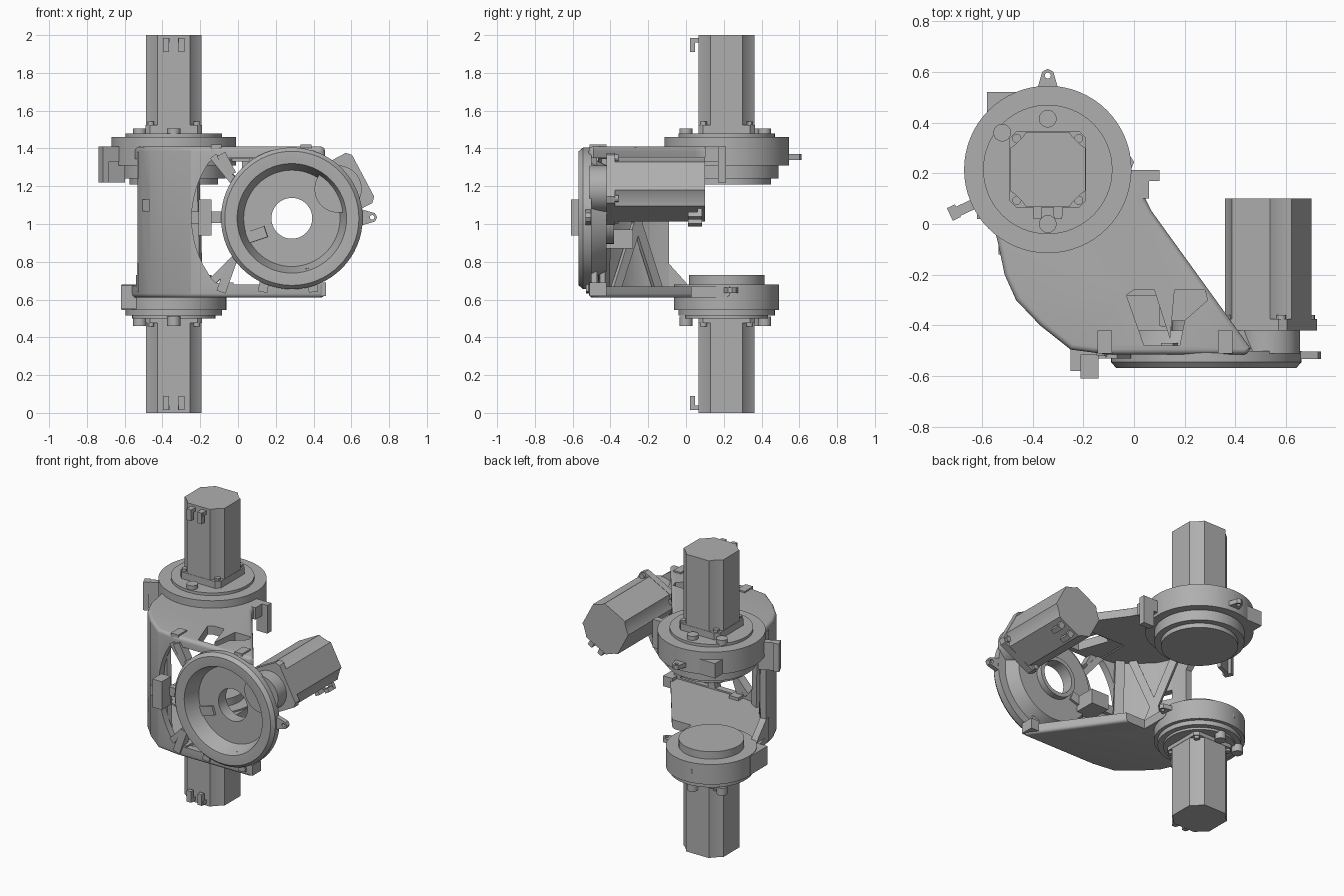
import bpy, bmesh, math
from mathutils import Matrix, Vector

if "Cube" in bpy.data.objects:
    bpy.data.objects.remove(bpy.data.objects["Cube"])

grey = bpy.data.materials.new("cast_grey")
grey.use_nodes = True
grey.diffuse_color = (0.43, 0.43, 0.43, 1)
grey.node_tree.nodes["Principled BSDF"].inputs["Base Color"].default_value = grey.diffuse_color

ID = Matrix.Identity(4)
TILT = math.radians(28)
AX, AY = -0.34, 0.215      # vertical joint axis
RX, RZ = 0.285, 1.03       # front ring axis


def finish(bm, name, mat=ID):
    bm.transform(mat)
    bmesh.ops.recalc_face_normals(bm, faces=bm.faces)
    me = bpy.data.meshes.new(name)
    bm.to_mesh(me)
    bm.free()
    me.materials.append(grey)
    ob = bpy.data.objects.new(name, me)
    bpy.context.collection.objects.link(ob)
    return ob


def prism(name, pts, z0, z1, mat=ID):
    bm = bmesh.new()
    face = bm.faces.new([bm.verts.new((x, y, z0)) for x, y in pts])
    ext = bmesh.ops.extrude_face_region(bm, geom=[face])["geom"]
    for v in ext:
        if isinstance(v, bmesh.types.BMVert):
            v.co.z = z1
    return finish(bm, name, mat)


def box(name, lo, hi, mat=ID):
    return prism(name, [(lo[0], lo[1]), (hi[0], lo[1]), (hi[0], hi[1]), (lo[0], hi[1])], lo[2], hi[2], mat)


def lathe(name, profile, mat=ID, closed=False, n=64):
    """Spin (radius, height) points around local z."""
    bm = bmesh.new()
    vs = [bm.verts.new((r, 0, z)) for r, z in profile]
    pairs = list(zip(vs, vs[1:])) + ([(vs[-1], vs[0])] if closed else [])
    geom = vs + [bm.edges.new(p) for p in pairs]
    bmesh.ops.spin(bm, geom=geom, axis=(0, 0, 1), cent=(0, 0, 0), angle=math.tau, steps=n, use_duplicate=False)
    bmesh.ops.remove_doubles(bm, verts=bm.verts, dist=1e-4)
    return finish(bm, name, mat)


def beam(name, a, b, w, d):
    """Square bar from a to b."""
    a, b = Vector(a), Vector(b)
    m = Matrix.Translation(a) @ (b - a).to_track_quat('Z', 'Y').to_matrix().to_4x4()
    return box(name, (-w / 2, -d / 2, 0), (w / 2, d / 2, (b - a).length), m)


def cut(ob, cutters, bevel=0):
    if bevel:
        m = ob.modifiers.new("rounding", "BEVEL")
        m.width, m.segments, m.angle_limit = bevel, 4, math.radians(60)
    for c in cutters:
        c.hide_render = True
        m = ob.modifiers.new("cut", "BOOLEAN")
        m.object, m.operation, m.solver = c, "DIFFERENCE", "EXACT"
    dg = bpy.context.evaluated_depsgraph_get()
    me = bpy.data.meshes.new_from_object(ob.evaluated_get(dg))
    ob.modifiers.clear()
    ob.data = me
    for c in cutters:
        bpy.data.objects.remove(c)


def lug(name, mat):
    """Tapered ear with a drilled eye, pointing along local +x."""
    ob = prism(name, [(-0.03, -0.045), (0.05, -0.022), (0.062, 0), (0.05, 0.022), (-0.03, 0.045)], -0.015, 0.015, mat)
    cut(ob, [lathe("drill", [(0, -0.05), (0.012, -0.05), (0.012, 0.05), (0, 0.05)],
                   mat @ Matrix.Translation((0.035, 0, 0)), n=16)])


def motor(name, mat):
    """Scalloped square motor on a mounting plate, local z from 0 to 0.5."""
    corner = [(0.148, 0.085), (0.13, 0.097), (0.097, 0.13), (0.085, 0.148)]
    pts = []
    for k in range(4):
        c, s = round(math.cos(k * math.pi / 2)), round(math.sin(k * math.pi / 2))
        pts += [(x * c - y * s, x * s + y * c) for x, y in corner]
    prism(name + "_body", pts, 0.02, 0.5, mat)
    e, f = 0.15, 0.125
    prism(name + "_plate", [(e, f), (f, e), (-f, e), (-e, f), (-e, -f), (-f, -e), (f, -e), (e, -f)], -0.02, 0.025, mat)
    for sx in (-1, 1):
        for sy in (-1, 1):
            lathe(name + "_bolt", [(0, 0.02), (0.018, 0.02), (0.018, 0.042), (0, 0.042)],
                  mat @ Matrix.Translation((sx * 0.122, sy * 0.122, 0)), n=12)
        box(name + "_connector", (sx * 0.04 - 0.018, -0.185, 0.46), (sx * 0.04 + 0.018, -0.14, 0.485), mat)
        box(name + "_plug", (sx * 0.04 - 0.016, -0.195, 0.41), (sx * 0.04 + 0.016, -0.168, 0.485), mat)


# Housing: rounded shell, open at the back and right
outline = [(-0.34, 0.3), (-0.58, 0.1), (-0.535, -0.08), (-0.51, -0.2), (-0.465, -0.3), (-0.37, -0.4),
           (-0.25, -0.495), (-0.1, -0.515), (0.45, -0.515), (0.46, -0.49), (0.07, 0.05), (0.045, 0.1),
           (0.045, 0.18), (-0.1, 0.25)]
housing = prism("housing", outline, 0.61, 1.41)
inner = [(-0.9, 0.6), (-0.9, -0.09), (-0.49, -0.09), (-0.465, -0.19), (-0.42, -0.28), (-0.34, -0.36),
         (-0.23, -0.45), (-0.1, -0.47), (0.9, -0.47), (0.9, 0.6)]
cavity = prism("cavity", inner, 0.67, 1.345)
FRONT = Matrix.Translation((RX, 0, RZ)) @ Matrix.Rotation(math.pi / 2, 4, 'X')
arc = [(0.53 * math.cos(t * math.tau / 64), max(-0.35, min(0.32, 0.53 * math.sin(t * math.tau / 64))))
       for t in range(64)]
opening = prism("opening", arc, 0.25, 0.7, FRONT)
windows = [prism("window", p, 1.2, 1.5) for p in (
    [(-0.03, -0.28), (0.0, -0.26), (0.08, -0.26), (0.15, -0.48), (0.04, -0.48)],
    [(0.16, -0.26), (0.28, -0.26), (0.29, -0.3), (0.2, -0.38), (0.18, -0.48), (0.14, -0.48)])]
notch = box("notch", (-0.06, 0.03, 0.5), (0.3, 0.4, 0.72))
slot = box("slot", (-0.2, -0.045, -0.03), (0.2, 0.045, 0.03),
           Matrix.Translation((-0.46, -0.24, 1.1)) @ Matrix.Rotation(math.radians(25), 4, 'Z'))
cut(housing, [cavity, opening, notch, slot] + windows, bevel=0.035)

# Ribs inside the shell and the foot gusset
beam("rib", (-0.46, -0.15, 0.66), (-0.3, -0.37, 1.35), 0.025, 0.05)
beam("rib", (-0.3, -0.37, 0.66), (-0.46, -0.15, 1.35), 0.025, 0.05)
beam("rib", (-0.22, -0.43, 0.66), (-0.24, -0.42, 1.35), 0.03, 0.06)
SIDE = Matrix(((0, 0, 1, 0), (1, 0, 0, 0), (0, 1, 0, 0), (0, 0, 0, 1)))
prism("foot_gusset", [(-0.12, 0.64), (0.02, 0.64), (0.0, 0.69), (-0.09, 0.79), (-0.12, 0.79)], -0.535, -0.49, SIDE)
prism("head_gusset", [(-0.12, 1.38), (0.02, 1.38), (0.0, 1.33), (-0.09, 1.24), (-0.12, 1.24)], -0.535, -0.49, SIDE)

# Upper and lower rotary joints
AXIS = Matrix.Translation((AX, AY, 0))
lathe("upper_joint", [(0, 1.21), (0.235, 1.21), (0.235, 1.24), (0.275, 1.24), (0.275, 1.31), (0.33, 1.31),
                      (0.33, 1.46), (0.255, 1.46), (0.255, 1.478), (0, 1.478)], AXIS)
lathe("lower_joint", [(0, 0.5), (0.22, 0.5), (0.22, 0.515), (0.255, 0.515), (0.255, 0.545), (0.278, 0.545),
                      (0.278, 0.68), (0.2, 0.68), (0.2, 0.73), (0, 0.73)], AXIS)
for z0, z1 in ((1.47, 1.505), (0.46, 0.51)):
    for dx, dy in ((-0.18, 0.145), (0, 0.2), (0, -0.215)):
        lathe("joint_screw", [(0, z0), (0.035, z0), (0.035, z1), (0, z1)],
              Matrix.Translation((AX + dx, AY + dy, 0)), n=16)
motor("upper_motor", Matrix.Translation((AX, AY, 1.5)))
motor("lower_motor", Matrix.Translation((AX, AY, 0.5)) @ Matrix.Scale(-1, 4, (0, 0, 1)))


def radial(angle, r, z):
    return AXIS @ Matrix.Rotation(math.radians(angle), 4, 'Z') @ Matrix.Translation((r, 0, z))


lug("upper_joint_lug", radial(90, 0.335, 1.355))
lug("lower_joint_lug", radial(5, 0.28, 0.65))
lug("lower_joint_lug", radial(100, 0.22, 0.62))

# Stop plates beside the joints
box("left_stop_arm", (-0.08, -0.02, 1.33), (0.07, 0.02, 1.41), radial(205, 0.35, 0))
box("left_stop", (0.04, -0.03, 1.22), (0.075, 0.025, 1.41), radial(205, 0.35, 0))
box("left_stop_web", (-0.06, -0.012, 1.22), (0.06, 0.012, 1.36), radial(205, 0.35, 0))
box("right_stop", (0.02, 0.17, 1.22), (0.1, 0.212, 1.41))
box("right_stop_arm", (-0.05, 0.1, 1.33), (0.06, 0.212, 1.41))
box("rear_block", (-0.58, 0.4, 1.31), (-0.45, 0.52, 1.41))
box("lower_stop", (-0.62, 0.02, 0.55), (-0.5, 0.2, 0.675))

# Front ring: dished flange with a through bore
lathe("front_ring", [(0.375, 0.5), (0.375, 0.545), (0.355, 0.568), (0.325, 0.568), (0.29, 0.565), (0.272, 0.51),
                     (0.255, 0.46), (0.108, 0.46), (0.108, 0.38), (0.135, 0.38), (0.135, 0.42), (0.28, 0.42),
                     (0.32, 0.5)], FRONT, closed=True)
lug("ring_lug", Matrix.Translation((0.675, -0.517, 1.035)) @ Matrix.Rotation(math.pi / 2, 4, 'X'))

# Spokes joining ring and shell
for sz, plate in ((1, 1.37), (-1, 0.64)):
    for x in (-0.09, 0.13, 0.4):
        foot = 0.31 if x < 0 else 0.35
        beam("spoke", (x, -0.5, plate), (RX + (x - RX) * 0.85, -0.5, RZ + sz * foot * 0.75), 0.06, 0.05)
beam("ring_strut", (-0.13, -0.49, 1.36), (0.0, -0.5, 1.2), 0.06, 0.04)
beam("ring_strut", (-0.13, -0.49, 0.7), (0.0, -0.5, 0.83), 0.06, 0.04)
box("side_bar", (-0.25, -0.53, 1.005), (-0.07, -0.49, 1.065))
box("sensor_block", (-0.21, -0.61, 0.94), (-0.14, -0.515, 1.13))
box("sensor_foot", (-0.25, -0.58, 1.0), (-0.2, -0.515, 1.065))

# Square lugs on the plates
for x in (-0.115, 0.36):
    box("top_pad", (x - 0.028, -0.51, 1.37), (x + 0.028, -0.42, 1.42))
for x in (-0.06, 0.43):
    box("bottom_pad", (x - 0.035, -0.51, 0.62), (x + 0.035, -0.42, 0.69))

# Side drive: adapter, motor and gear block
ROT = Matrix(((math.cos(TILT), -math.sin(TILT), 0, 0.53), (0, 0, 1, -0.36),
              (math.sin(TILT), math.cos(TILT), 0, 1.185), (0, 0, 0, 1)))
lathe("drive_adapter", [(0, -0.15), (0.125, -0.15), (0.125, -0.01), (0, -0.01)], ROT, n=48)
motor("side_motor", ROT @ Matrix.Translation((0, 0, -0.04)))
box("gear_block", (-0.03, -0.44, 0.87), (0.1, -0.28, 0.97))
beam("gear_arm", (0.03, -0.43, 0.92), (0.15, -0.44, 0.96), 0.07, 0.06)

# Smooth the round parts, keep the edges
bpy.ops.object.select_all(action='DESELECT')
for ob in bpy.context.collection.objects:
    if ob.type == 'MESH' and grey.name in ob.data.materials:
        ob.select_set(True)
        bpy.context.view_layer.objects.active = ob
bpy.ops.object.shade_smooth_by_angle(angle=math.radians(30))
